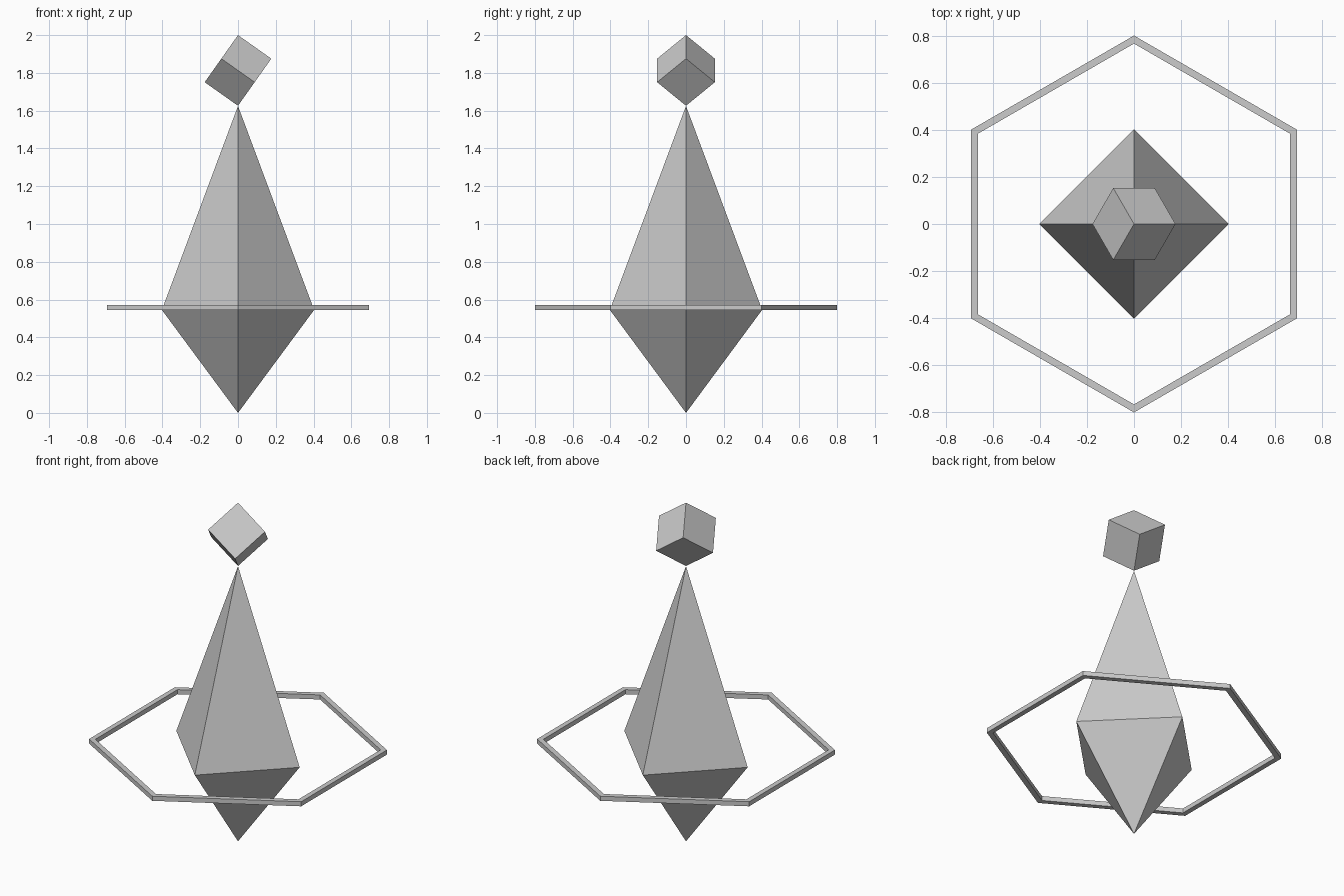
import bpy, bmesh
from math import cos, sin, pi, sqrt
from mathutils import Matrix, Vector

if "Cube" in bpy.data.objects:
    bpy.data.objects.remove(bpy.data.objects["Cube"])


def finish(name, bm, location=(0, 0, 0)):
    bmesh.ops.recalc_face_normals(bm, faces=bm.faces[:])
    mesh = bpy.data.meshes.new(name)
    bm.to_mesh(mesh)
    bm.free()
    ob = bpy.data.objects.new(name, mesh)
    ob.location = location
    bpy.context.collection.objects.link(ob)
    return ob


def polygon(bm, sides, radius, z, start=0.0):
    return [bm.verts.new((radius * cos(start + 2 * pi * i / sides),
                          radius * sin(start + 2 * pi * i / sides), z))
            for i in range(sides)]


# Four-sided crystal body: short point below, tall point above
bm = bmesh.new()
waist = polygon(bm, 4, 0.403, 0.545)
for tip_z in (0.0, 1.625):
    tip = bm.verts.new((0, 0, tip_z))
    for i in range(4):
        bm.faces.new((waist[i], waist[(i + 1) % 4], tip))
finish("crystal_body", bm)

# Thin hexagonal ring floating around the waist
bm = bmesh.new()
loops = [polygon(bm, 6, r, z, pi / 2) for r, z in
         ((0.80, 0.545), (0.80, 0.572), (0.766, 0.572), (0.766, 0.545))]
for k in range(4):
    a, b = loops[k], loops[(k + 1) % 4]
    for i in range(6):
        j = (i + 1) % 6
        bm.faces.new((a[i], a[j], b[j], b[i]))
finish("hexagon_ring", bm)

# Cube balanced on one corner, with its body diagonal vertical
height = 0.374
axes = [Vector((sqrt(2 / 3) * cos(t), sqrt(2 / 3) * sin(t), 1 / sqrt(3)))
        for t in (pi, pi * 5 / 3, pi / 3)]
tilt = Matrix(axes).transposed().to_4x4()
bm = bmesh.new()
bmesh.ops.create_cube(bm, size=height / sqrt(3), matrix=tilt)
finish("top_cube", bm, (0, 0, 2 - height / 2))
